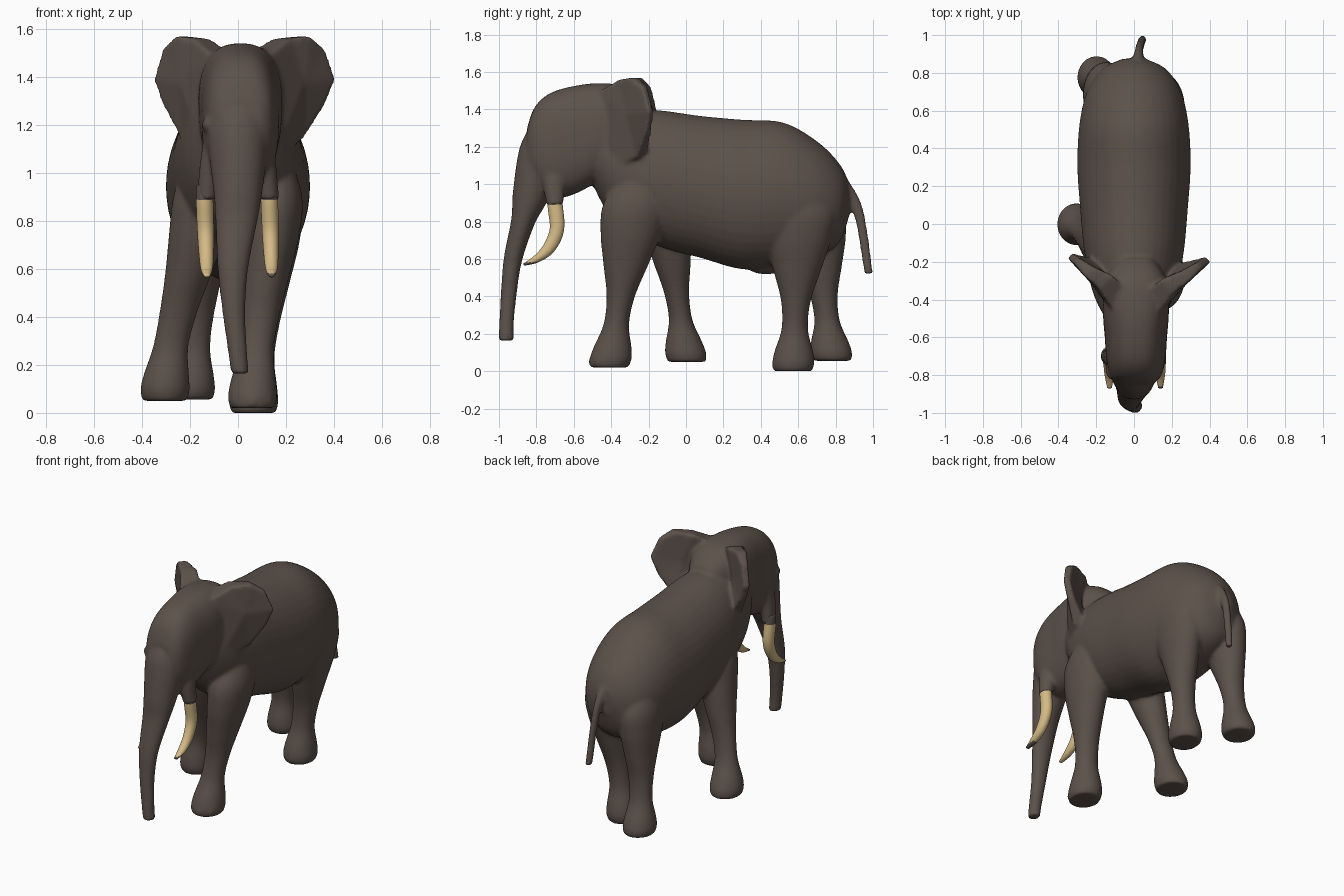
import bpy, bmesh, math
from mathutils import Vector, Matrix

if "Cube" in bpy.data.objects:
    bpy.data.objects.remove(bpy.data.objects["Cube"])


def material(name, rgb):
    m = bpy.data.materials.new(name)
    m.diffuse_color = (*rgb, 1)
    m.use_nodes = True
    m.node_tree.nodes["Principled BSDF"].inputs["Base Color"].default_value = m.diffuse_color
    return m


HIDE = material("brown_hide", (0.108, 0.083, 0.069))
IVORY = material("ivory", (0.66, 0.49, 0.24))
UP, BACK = Vector((0, 0, 1)), Vector((0, 1, 0))


def spline(pts, steps=5):
    """Catmull-Rom interpolation of (x, y, z, rx, r_other) sections."""
    out = []
    for i in range(len(pts) - 1):
        a, b, c, d = pts[max(i - 1, 0)], pts[i], pts[i + 1], pts[min(i + 2, len(pts) - 1)]
        for k in range(steps):
            t = k / steps
            out.append([q + 0.5 * t * (r - p + t * (2 * p - 5 * q + 4 * r - s + t * (3 * (q - r) + s - p)))
                        for p, q, r, s in zip(a, b, c, d)])
    return out + [list(pts[-1])]


def loft(bm, sections, x=lambda z: 0, sides=28, axis=None, power=1):
    """Closed tube of ovals (y, z, rx, r_other); x follows a rule of height."""
    path = spline([(x(s[1]), *s) for s in sections])
    rings = []
    for i, (cx, cy, cz, rx, ro) in enumerate(path):
        p, n = path[max(i - 1, 0)], path[min(i + 1, len(path) - 1)]
        along = Vector(n[:3]) - Vector(p[:3])
        up = axis or along.cross(Vector((1, 0, 0))).normalized()
        ring = []
        for k in range(sides):
            a = math.tau * (k + 0.5) / sides
            c, s = (math.copysign(abs(v) ** power, v) for v in (math.cos(a), math.sin(a)))
            ring.append(bm.verts.new(Vector((cx + rx * c, cy, cz)) + up * ro * s))
        rings.append(ring)
    for r0, r1 in zip(rings, rings[1:]):
        for k in range(sides):
            j = (k + 1) % sides
            bm.faces.new((r0[k], r0[j], r1[j], r1[k]))
    bm.faces.new(rings[0])
    bm.faces.new(rings[-1][::-1])


def blob(bm, loc, size):
    bmesh.ops.create_icosphere(bm, subdivisions=2, radius=1,
                               matrix=Matrix.Translation(loc) @ Matrix.Diagonal((*size, 1)))


def ear(bm, outline, side, width, shift):
    """Flap from an outline, thick where it meets the head, thin at the rim."""
    pts = [Vector((side * width * x, y + shift, z)) for x, y, z in outline]
    mid = sum(pts, Vector()) / len(pts)
    nrm = Vector((0.72 * side, -0.69, 0))
    loops = []
    for face, bulge in ((1, 0.026), (-1, -0.06)):
        ring = []
        for p, o in zip(pts, outline):
            root = max(0, 1 - o[0] / 0.36)
            ring.append(bm.verts.new(p + nrm * (0.02 if face > 0 else -0.02 - 0.14 * root)))
        c = bm.verts.new(mid + nrm * bulge)
        for k in range(len(ring)):
            bm.faces.new((ring[k], ring[(k + 1) % len(ring)], c))
        loops.append(ring)
    for k in range(len(pts)):
        j = (k + 1) % len(pts)
        bm.faces.new((loops[0][k], loops[0][j], loops[1][j], loops[1][k]))


def finish(bm, name, mats):
    bmesh.ops.recalc_face_normals(bm, faces=bm.faces[:])
    for f in bm.faces:
        f.smooth = True
    me = bpy.data.meshes.new(name)
    bm.to_mesh(me)
    bm.free()
    for m in mats:
        me.materials.append(m)
    ob = bpy.data.objects.new(name, me)
    bpy.context.collection.objects.link(ob)
    return ob


skin = bmesh.new()

# torso, rump to neck
loft(skin, [(0.875, 0.92, 0.06, 0.08), (0.82, 0.90, 0.17, 0.21), (0.70, 0.92, 0.25, 0.31),
            (0.52, 0.945, 0.29, 0.385), (0.30, 0.945, 0.30, 0.40), (0.08, 0.985, 0.285, 0.38),
            (-0.14, 1.03, 0.265, 0.365), (-0.32, 1.08, 0.23, 0.32), (-0.42, 1.13, 0.195, 0.28),
            (-0.50, 1.20, 0.15, 0.20)], sides=40, axis=UP)

# belly fold between the hind legs
blob(skin, (0, 0.43, 0.575), (0.06, 0.12, 0.06))

# skull
loft(skin, [(-0.18, 1.34, 0.09, 0.08), (-0.29, 1.335, 0.16, 0.18), (-0.45, 1.285, 0.175, 0.255),
            (-0.60, 1.235, 0.165, 0.29), (-0.73, 1.205, 0.155, 0.28), (-0.81, 1.205, 0.13, 0.205),
            (-0.85, 1.18, 0.09, 0.12)], lambda z: 0.01, 36, UP, 0.8)

# trunk, swaying slightly to the side below the mouth
loft(skin, [(-0.72, 1.30, 0.12, 0.10), (-0.765, 1.16, 0.13, 0.13), (-0.835, 0.93, 0.103, 0.095),
            (-0.872, 0.80, 0.088, 0.064), (-0.925, 0.60, 0.064, 0.05), (-0.947, 0.42, 0.048, 0.043),
            (-0.96, 0.25, 0.04, 0.039), (-0.961, 0.163, 0.037, 0.041)],
     lambda z: -0.022 * math.sin(math.pi * (0.86 - z) / 0.62) if z < 0.86 else 0)

# tail
loft(skin, [(0.80, 1.04, 0.035, 0.04), (0.875, 0.95, 0.028, 0.034),
            (0.93, 0.82, 0.023, 0.028), (0.977, 0.52, 0.022, 0.024)],
     lambda z: 0.07 - 0.05 * z, 16)

# four striding legs share one profile: (height fraction, rx, ry)
LEG = [(0, 0.093, 0.102), (0.05, 0.103, 0.112), (0.12, 0.095, 0.10), (0.25, 0.074, 0.067),
       (0.41, 0.079, 0.074), (0.59, 0.097, 0.115), (0.78, 0.118, 0.155), (0.95, 0.118, 0.16),
       (1.15, 0.06, 0.07)]


def leg(foot, hip, thigh):
    fx, fy, fz = foot
    hx, hy, hz = hip

    def sway(z):
        t = min(1, (z - fz) / (hz - fz))
        return fx + (hx - fx) * t * t * (3 - 2 * t)

    loft(skin, [(fy + (hy - fy) * t, fz + (hz - fz) * t, rx, ry * (1 + (thigh - 1) * t))
                for t, rx, ry in LEG], sway, axis=BACK)
    # toes along the front of the foot
    for a in (-0.9, 0, 0.9):
        blob(skin, (fx + 0.08 * math.sin(a), fy - 0.09 * math.cos(a), fz + 0.03), (0.024, 0.024, 0.026))


leg((0.06, -0.41, 0.02), (0.15, -0.26, 0.95), 1.08)
leg((-0.305, 0.005, 0.05), (-0.15, -0.13, 0.95), 0.78)
leg((0.065, 0.572, 0), (0.15, 0.61, 0.92), 1.2)
leg((-0.198, 0.782, 0.055), (-0.145, 0.67, 0.92), 1.05)

# ears
EAR = [(0.11, -0.47, 1.49), (0.20, -0.35, 1.56), (0.29, -0.28, 1.57), (0.35, -0.22, 1.52),
       (0.395, -0.185, 1.39), (0.35, -0.20, 1.28), (0.26, -0.25, 1.14), (0.14, -0.44, 1.06)]
ear(skin, EAR, 1, 1.0, 0.0)
ear(skin, EAR, -1, 0.86, 0.02)

# brows and tusk sockets
for s in (-1, 1):
    blob(skin, (s * 0.12, -0.775, 1.20), (0.032, 0.05, 0.035))
    loft(skin, [(-0.69, 1.16, 0.045, 0.07), (-0.705, 1.02, 0.047, 0.062), (-0.70, 0.89, 0.042, 0.046)],
         lambda z: s * (0.13 - 0.12 * (z - 0.89)), 16)

# fuse the skin parts into one smooth hide
hide = finish(skin, "elephant_hide", [HIDE])
rm = hide.modifiers.new("fuse", 'REMESH')
rm.mode = 'VOXEL'
rm.voxel_size = 0.0105
rm.use_smooth_shade = True
sm = hide.modifiers.new("soften", 'SMOOTH')
sm.factor = 0.5
sm.iterations = 10

# tusks, rooted in hide; the right one has a dark tip
TUSK = [(-0.70, 0.95, 0.032, 0.036), (-0.70, 0.89, 0.036, 0.041), (-0.69, 0.76, 0.035, 0.039),
        (-0.732, 0.66, 0.031, 0.034), (-0.80, 0.60, 0.025, 0.021), (-0.868, 0.57, 0.012, 0.006)]
for name, s in (("left_tusk", -1), ("right_tusk", 1)):
    bm = bmesh.new()
    loft(bm, TUSK, lambda z: s * 0.135 + 0.03 * (0.75 - z), 20)
    for f in bm.faces:
        z = f.calc_center_median().z
        if z > 0.89 or s > 0 and z < 0.583:
            f.material_index = 1
    finish(bm, name, [IVORY, HIDE])
